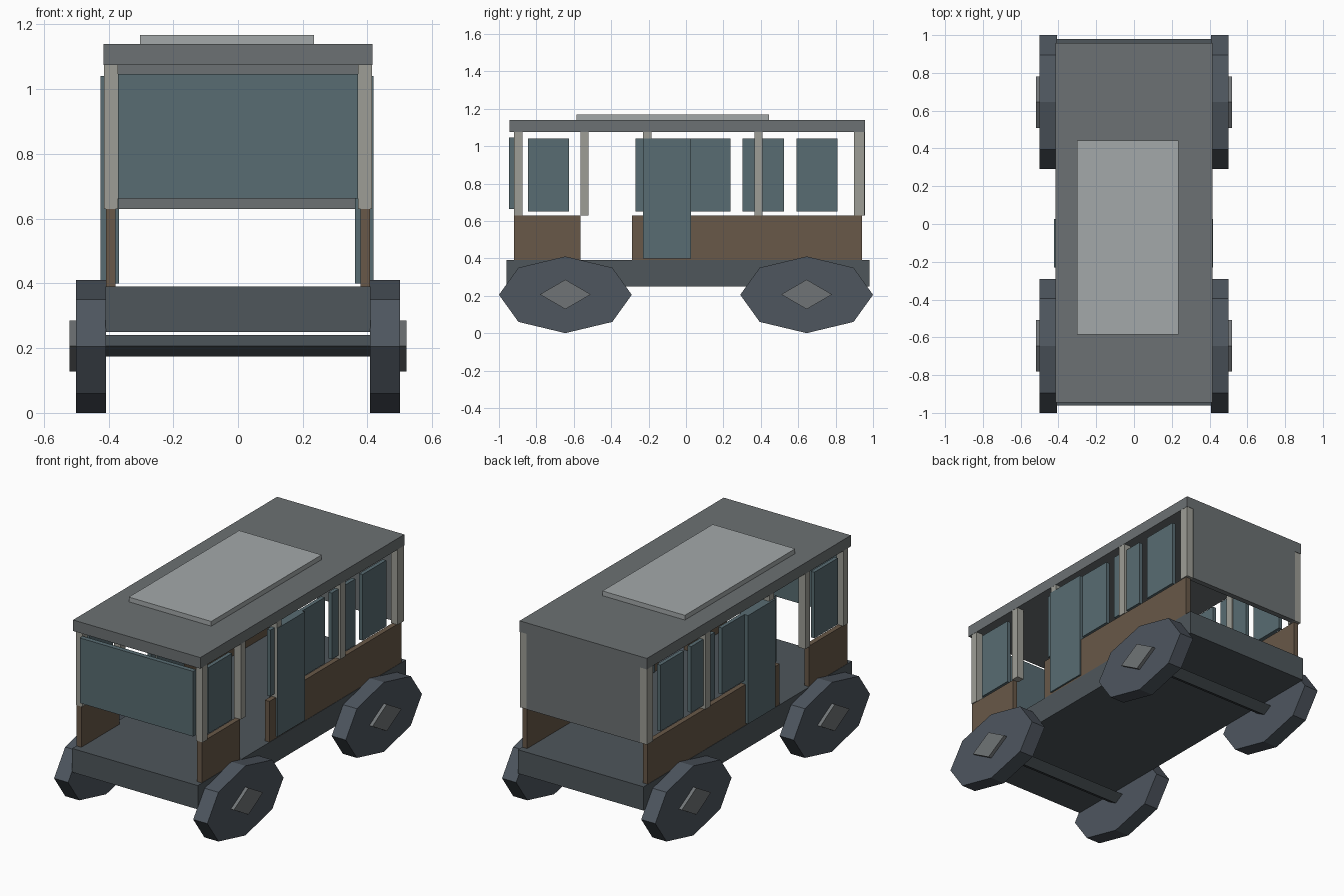
import bpy, bmesh
from math import sin, cos, pi

if "Cube" in bpy.data.objects:
    bpy.data.objects.remove(bpy.data.objects["Cube"])


def mat(name, rgb):
    m = bpy.data.materials.new(name)
    lin = [(c / 255 / 12.92) if c < 11 else ((c / 255 + 0.055) / 1.055) ** 2.4 for c in rgb]
    m.diffuse_color = (*lin, 1)
    m.use_nodes = True
    m.node_tree.nodes["Principled BSDF"].inputs["Base Color"].default_value = m.diffuse_color
    return m


DARK = mat("dark_steel", (78, 86, 91))
TYRE = mat("tyre_grey", (78, 86, 95))
HUB = mat("hub_grey", (112, 116, 118))
GLASS = mat("teal_glass", (88, 108, 114))
BROWN = mat("brown_panel", (104, 88, 72))
POST = mat("pale_post", (158, 158, 150))
ROOF = mat("roof_grey", (108, 113, 115))
HATCH = mat("pale_hatch", (164, 169, 170))


def finish(name, bm, material):
    bmesh.ops.recalc_face_normals(bm, faces=bm.faces)
    me = bpy.data.meshes.new(name)
    bm.to_mesh(me)
    bm.free()
    me.materials.append(material)
    bpy.context.collection.objects.link(bpy.data.objects.new(name, me))


def box(name, x, y, z, material):
    bm = bmesh.new()
    bmesh.ops.create_cube(bm, size=1)
    for v in bm.verts:
        for i, (a, b) in enumerate((x, y, z)):
            v.co[i] = a if v.co[i] < 0 else b
    finish(name, bm, material)


def prism(name, x, y, z, ry, rz, n, material):
    """n-sided elliptical prism running along x"""
    bm = bmesh.new()
    rim = [bm.verts.new((x[0], y + ry * cos(2 * pi * i / n), z + rz * sin(2 * pi * i / n)))
           for i in range(n)]
    face = bm.faces.new(rim)
    ext = bmesh.ops.extrude_face_region(bm, geom=[face], use_keep_orig=True)
    moved = [g for g in ext["geom"] if isinstance(g, bmesh.types.BMVert)]
    bmesh.ops.translate(bm, verts=moved, vec=(x[1] - x[0], 0, 0))
    finish(name, bm, material)


def side(s, a, b):
    return (a, b) if s > 0 else (-b, -a)


# chassis, roof, hatch, windscreen and rear panel
box("chassis", (-0.41, 0.41), (-0.96, 0.98), (0.25, 0.39), DARK)
box("roof", (-0.415, 0.415), (-0.944, 0.957), (1.075, 1.14), ROOF)
box("roof_hatch", (-0.303, 0.235), (-0.585, 0.443), (1.14, 1.168), HATCH)
box("windscreen", (-0.37, 0.37), (-0.946, -0.918), (0.663, 1.047), GLASS)
box("rear_panel", (-0.37, 0.37), (0.925, 0.957), (0.63, 1.075), ROOF)

# axles
for y, end in ((-0.645, "front"), (0.645, "rear")):
    prism(end + "_axle", (-0.42, 0.42), y, 0.207, 0.058, 0.033, 4, DARK)

for s, tag in ((1, "right"), (-1, "left")):
    # wheels and hubs
    for y, end in ((-0.645, "front"), (0.645, "rear")):
        prism(f"{end}_{tag}_wheel", side(s, 0.408, 0.5), y, 0.205, 0.355, 0.205, 8, TYRE)
        prism(f"{end}_{tag}_hub", side(s, 0.46, 0.52), y, 0.207, 0.136, 0.079, 4, HUB)
    # lower side walls with an entrance gap
    for y in ((-0.92, -0.565), (-0.29, 0.94)):
        box(tag + "_lower_wall", side(s, 0.378, 0.408), y, (0.39, 0.63), BROWN)
    # side windows
    for y in (-0.735, -0.16, 0.127, 0.413, 0.7):
        box(tag + "_window", side(s, 0.377, 0.4), (y - 0.11, y + 0.11), (0.65, 1.04), GLASS)
    # roof posts
    for y in ((-0.92, -0.875), (-0.565, -0.52), (-0.23, -0.185), (0.365, 0.41), (0.897, 0.955)):
        box(tag + "_post", side(s, 0.37, 0.414), y, (0.63, 1.075), POST)

# side doors
box("right_door", (0.362, 0.418), (-0.23, 0.027), (0.4, 1.04), GLASS)
box("left_door", (-0.424, -0.368), (-0.23, 0.027), (0.4, 1.04), GLASS)
